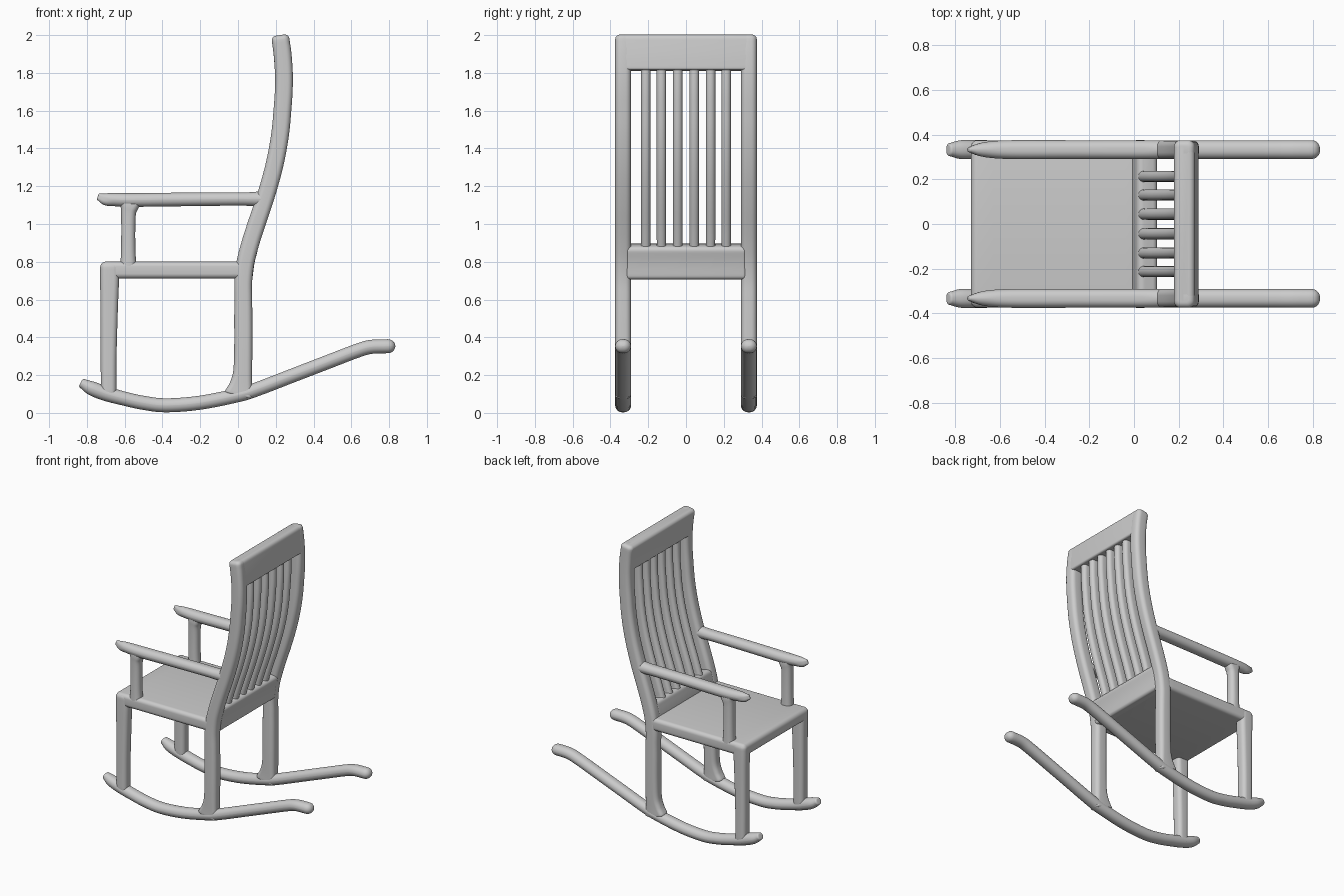
import bpy, bmesh, math
from mathutils import Vector

# Side-profile centreline of the back: (x, z)
BACK = [(0.028, 0.60), (0.028, 0.70), (0.040, 0.80), (0.066, 0.90), (0.098, 1.00),
        (0.132, 1.10), (0.163, 1.20), (0.190, 1.30), (0.211, 1.40), (0.226, 1.50),
        (0.235, 1.60), (0.242, 1.70), (0.243, 1.80), (0.236, 1.90), (0.222, 2.00)]


def back_x(z):
    for (x0, z0), (x1, z1) in zip(BACK, BACK[1:]):
        if z <= z1:
            return x0 + (x1 - x0) * (z - z0) / (z1 - z0)
    return BACK[-1][0]


def smooth_path(pts, steps=5):
    """Catmull-Rom through (x, z, half thickness, half width)."""
    p = [Vector(q) for q in pts]
    p = [2 * p[0] - p[1]] + p + [2 * p[-1] - p[-2]]
    out = []
    for a, b, c, d in zip(p, p[1:], p[2:], p[3:]):
        for i in range(steps):
            t = i / steps
            out.append(0.5 * (2 * b + (c - a) * t + (2 * a - 5 * b + 4 * c - d) * t * t
                              + (3 * b - a - 3 * c + d) * t ** 3))
    return out + [p[-2]]


def section(a, b, rnd, seg=6):
    """Rounded rectangle, half sizes a and b."""
    r = rnd * min(a, b)
    out = []
    for k, (su, sv) in enumerate([(1, 1), (-1, 1), (-1, -1), (1, -1)]):
        for i in range(seg + 1):
            w = math.pi / 2 * (k + (i * 0.98 + 0.01 * seg) / seg)
            out.append((su * (a - r) + r * math.cos(w), sv * (b - r) + r * math.sin(w)))
    return out


def sweep(name, pts, y=0.0, rnd=0.95, caps=(0.01, 0.01), mirror=True):
    """Sweep a rounded section along a path in the xz plane, with rounded ends."""
    path = smooth_path(pts)
    rings = []
    for i, p in enumerate(path):
        t = path[min(i + 1, len(path) - 1)] - path[max(i - 1, 0)]
        rings.append((p, Vector((t[0], t[1])).normalized()))

    def cap(p, t, e, sign):
        out = []
        for k in range(1, 6):
            w = math.pi / 2 * k / 5
            s, inset = sign * e * math.sin(w), e * (1 - math.cos(w))
            q = Vector((p[0] + t.x * s, p[1] + t.y * s,
                        max(p[2] - inset, 0.001), max(p[3] - inset, 0.001)))
            out.append((q, t))
        return out
    rings = cap(*rings[0], caps[0], -1)[::-1] + rings + cap(*rings[-1], caps[1], 1)

    bm = bmesh.new()
    loops = []
    for p, t in rings:
        loops.append([bm.verts.new((p[0] - t.y * u, y + v, p[1] + t.x * u))
                      for u, v in section(p[2], p[3], rnd)])
    n = len(loops[0])
    for l0, l1 in zip(loops, loops[1:]):
        for j in range(n):
            bm.faces.new((l0[j], l0[(j + 1) % n], l1[(j + 1) % n], l1[j]))
    bm.faces.new(loops[0])
    bm.faces.new(loops[-1])
    bmesh.ops.recalc_face_normals(bm, faces=bm.faces)
    mesh = bpy.data.meshes.new(name)
    bm.to_mesh(mesh)
    bm.free()
    ob = bpy.data.objects.new(name, mesh)
    bpy.context.collection.objects.link(ob)
    bpy.ops.object.select_all(action='DESELECT')
    ob.select_set(True)
    bpy.context.view_layer.objects.active = ob
    bpy.ops.object.shade_smooth_by_angle(angle=math.radians(40))
    if mirror:
        ob.modifiers.new("Mirror", 'MIRROR').use_axis = (False, True, False)
    return ob


def along_back(zs, half, width):
    return [(back_x(z), z, half, width) for z in zs]


SIDE = 0.333  # y of the legs, posts, arms and rockers

# Rockers with an upturned front lip and a rounded tail
sweep("rocker", [(-0.822, 0.155, 0.026, 0.030), (-0.775, 0.130, 0.037, 0.042),
                 (-0.70, 0.102, 0.039, 0.042), (-0.60, 0.075, 0.037, 0.042),
                 (-0.50, 0.053, 0.037, 0.042), (-0.38, 0.040, 0.037, 0.042),
                 (-0.20, 0.054, 0.037, 0.042), (0.0, 0.094, 0.037, 0.042),
                 (0.10, 0.125, 0.037, 0.042), (0.30, 0.202, 0.037, 0.042),
                 (0.50, 0.279, 0.037, 0.042), (0.62, 0.325, 0.037, 0.042),
                 (0.70, 0.349, 0.037, 0.042), (0.795, 0.353, 0.037, 0.042)],
      SIDE, 1.0, (0.012, 0.038))

# Front legs
sweep("front_leg", [(-0.685, 0.09, 0.041, 0.040), (-0.685, 0.30, 0.042, 0.040),
                    (-0.682, 0.55, 0.046, 0.041), (-0.680, 0.70, 0.050, 0.042),
                    (-0.680, 0.77, 0.050, 0.042)], SIDE, 0.7, (0.01, 0.03))

# Back legs running up into the curved back posts
sweep("back_post", [(0.005, 0.10, 0.075, 0.040), (0.016, 0.15, 0.060, 0.040),
                    (0.025, 0.22, 0.050, 0.041), (0.028, 0.35, 0.048, 0.042),
                    (0.028, 0.50, 0.048, 0.042)]
      + along_back([0.6 + 0.1 * i for i in range(14)] + [1.975], 0.047, 0.042),
      SIDE, 0.7, (0.01, 0.025))

# Seat slab
sweep("seat", [(-0.70, 0.756, 0.045, 0.373), (-0.35, 0.756, 0.045, 0.373),
               (0.04, 0.756, 0.045, 0.373)], 0, 0.6, (0.03, 0.02), mirror=False)

# Back rails
sweep("lower_back_rail", along_back([0.73, 0.78, 0.82, 0.865], 0.047, 0.32), 0, 0.4,
      (0.02, 0.025), mirror=False)
sweep("top_back_rail", along_back([1.825, 1.88, 1.93, 1.975], 0.047, 0.373), 0, 0.7,
      (0.012, 0.025), mirror=False)

# Back slats, flared where they meet the lower rail
for i, y in enumerate((0.044, 0.130, 0.213)):
    pts = [(back_x(z) - 0.006, z, 0.036, 0.034 if z < 0.88 else 0.025)
           for z in [0.86, 0.89, 0.93] + [1.0 + 0.1 * k for k in range(9)] + [1.84]]
    sweep(f"back_slat_{i + 1}", pts, y, 0.95)

# Armrests tapering to a lifted tip
sweep("armrest", [(-0.735, 1.143, 0.019, 0.012), (-0.70, 1.131, 0.032, 0.026),
                  (-0.65, 1.129, 0.035, 0.036), (-0.55, 1.127, 0.036, 0.042),
                  (-0.30, 1.130, 0.036, 0.042), (-0.05, 1.132, 0.035, 0.042),
                  (0.06, 1.132, 0.036, 0.042), (0.14, 1.132, 0.044, 0.042)],
      SIDE, 1.0, (0.008, 0.01))

# Posts under the armrests
sweep("arm_post", [(-0.580, 0.76, 0.044, 0.040), (-0.581, 0.84, 0.039, 0.038),
                   (-0.581, 0.95, 0.037, 0.036), (-0.580, 1.05, 0.039, 0.036),
                   (-0.575, 1.09, 0.048, 0.037), (-0.570, 1.12, 0.060, 0.034)],
      SIDE, 0.85)
